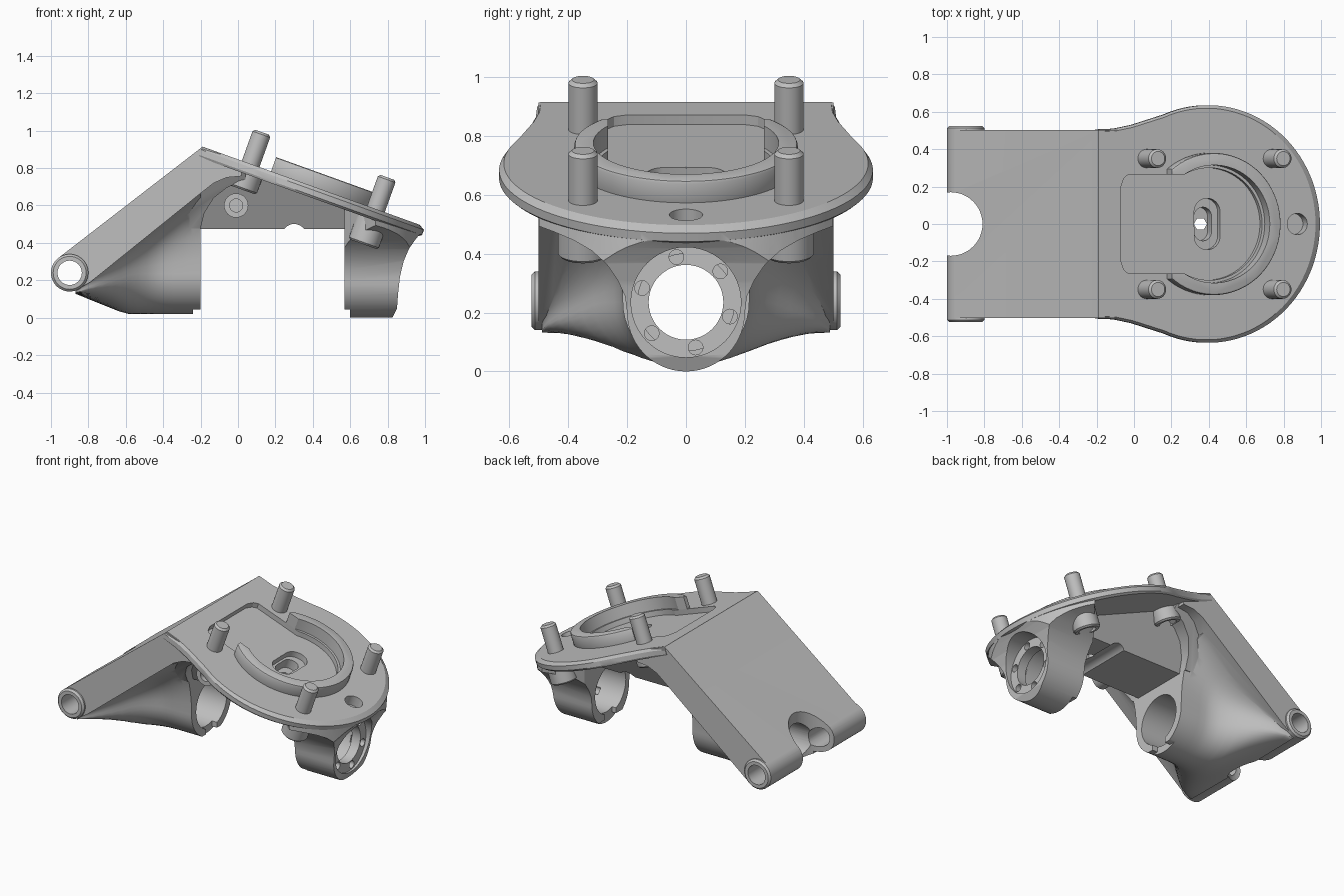
import bpy, bmesh
from math import radians, sin, cos, pi, tau
from mathutils import Matrix, Vector

if "Cube" in bpy.data.objects:
    bpy.data.objects.remove(bpy.data.objects["Cube"])

grey = bpy.data.materials.new("machined grey")
grey.use_nodes = True
grey.diffuse_color = (0.52, 0.52, 0.52, 1)
grey.node_tree.nodes["Principled BSDF"].inputs["Base Color"].default_value = (0.52, 0.52, 0.52, 1)

# Frames: tilted plate, profiles seen from the front (along y), profiles along x
TILT = Matrix.Translation((-0.19, 0, 0.915)) @ Matrix.Rotation(radians(19.8), 4, 'Y')
ALONG_Y = Matrix.Rotation(pi / 2, 4, 'X')
ALONG_X = Matrix(((0, 0, 1, 0), (1, 0, 0, 0), (0, 1, 0, 0), (0, 0, 0, 1)))
FLAT = Matrix.Identity(4)
MID = 0.63       # distance of the disc centre down the tilted plate
AXIS = 0.235     # height of the bearing axis


def finish(name, bm):
    bmesh.ops.recalc_face_normals(bm, faces=bm.faces)
    mesh = bpy.data.meshes.new(name)
    bm.to_mesh(mesh)
    bm.free()
    mesh.materials.append(grey)
    ob = bpy.data.objects.new(name, mesh)
    bpy.context.collection.objects.link(ob)
    return ob


def loft(name, loops):
    bm = bmesh.new()
    rings = [[bm.verts.new(p) for p in loop] for loop in loops]
    n = len(rings[0])
    for a, b in zip(rings, rings[1:]):
        for i in range(n):
            j = (i + 1) % n
            bm.faces.new((a[i], a[j], b[j], b[i]))
    bm.faces.new(rings[0])
    bm.faces.new(rings[-1])
    return finish(name, bm)


def prism(name, pts, lo, hi, frame):
    return loft(name, [[frame @ Vector((x, y, h)) for x, y in pts] for h in (lo, hi)])


def circle(x, y, r, n=48):
    return [(x + r * cos(tau * i / n), y + r * sin(tau * i / n)) for i in range(n)]


def stadium(x, r, reach):
    return [(px, py + (reach if py > 0 else -reach)) for px, py in circle(x, 0, r, 30)]


def mirrored(half):
    return half + [(-x, y) for x, y in reversed(half) if abs(x) > 1e-6]


def taper(ob):
    for v in ob.data.vertices:
        v.co.y *= 0.55 + 1.5 * (v.co.z - 0.475)


def activate(ob):
    bpy.ops.object.select_all(action='DESELECT')
    ob.select_set(True)
    bpy.context.view_layer.objects.active = ob


def combine(ob, op, *others):
    for other in others:
        mod = ob.modifiers.new("shape", 'BOOLEAN')
        mod.operation, mod.solver, mod.object = op, 'EXACT', other
        activate(ob)
        bpy.ops.object.modifier_apply(modifier=mod.name)
        bpy.data.objects.remove(other)


def bevel(ob, width, segments=1):
    mod = ob.modifiers.new("edge", 'BEVEL')
    mod.width, mod.segments = width, segments
    mod.limit_method, mod.angle_limit = 'ANGLE', radians(40)
    activate(ob)
    bpy.ops.object.modifier_apply(modifier=mod.name)


def smooth(ob):
    activate(ob)
    bpy.ops.object.shade_smooth_by_angle(angle=radians(28))


# Tilted plate: straight neck flowing into a disc, with chamfered rims
neck = [(0, 0.506), (0.1, 0.51), (0.2, 0.53), (0.3, 0.56)]
arc = [(MID + 0.635 * cos(a), 0.635 * sin(a)) for a in [radians(113 * (1 - i / 32)) for i in range(33)]]
side = neck + arc
outline = side + [(u, -v) for u, v in reversed(side[:-1])]
body = loft("bracket_body", [[TILT @ Vector((u * s, v * s, h)) for u, v in outline]
                             for s, h in ((0.985, -0.06), (1, -0.048), (1, -0.018), (0.975, 0))])

# Sloping arm and hinge barrel
arm = prism("arm", [(-0.961, 0.319), (-0.19, 0.914), (0.02, 0.835), (0.02, 0.757), (-0.06, 0.75),
                    (-0.13, 0.72), (-0.2, 0.665), (-0.79, 0.19), (-0.86, 0.15), (-0.93, 0.2)],
            -0.502, 0.502, ALONG_Y)
barrel = prism("barrel", circle(-0.9, 0.24, 0.1), -0.525, 0.525, ALONG_Y)
bevel(barrel, 0.012)

# Flared hull blending the arm into the round rear bearing
sections = []
for i in range(15):
    x = -0.87 + 0.67 * i / 14
    t = min(1, i / 10)
    t = t * t * (3 - 2 * t)
    edge = 0.2 + (x + 0.79) * 0.8
    low = max(0.02, 0.14 - 0.4 * (x + 0.9))
    w = 0.49 + (0.215 - 0.49) * t
    waist = min(AXIS, low + 0.6 * (edge - low))
    half = [(0.49, edge + 0.05)]
    for k in range(11):
        s = k / 10
        half.append(((1 - s) ** 2 * 0.49 + (1 - (1 - s) ** 2) * w,
                     (1 - s * s) * edge + s * s * waist))
    for k in range(1, 13):
        a = pi / 2 * k / 12
        half.append((w * cos(a) if k < 12 else 0, waist - (waist - low) * sin(a)))
    sections.append([(x, y, z) for y, z in mirrored(half)])
hull = loft("hull", sections)

# Bell-shaped front bearing lug, trimmed in side and plan
half = [(0.53, 0.68), (0.53, 0.505), (0.45, 0.475), (0.38, 0.445), (0.32, 0.41), (0.27, 0.365),
        (0.232, 0.31), (0.207, 0.255)]
half += [(0.2 * cos(pi / 2 * k / 14) if k < 14 else 0, 0.2 - 0.2 * sin(pi / 2 * k / 14)) for k in range(15)]
lug = prism("lug", mirrored(half), 0.5, 1.1, ALONG_X)
lug_side = prism("lug_side", [(0.57, -0.05), (0.82, -0.05), (0.825, 0), (0.85, 0.05), (0.856, 0.13), (0.866, 0.22),
                              (0.885, 0.3), (0.915, 0.37), (0.95, 0.42), (0.98, 0.455), (0.57, 0.605)],
                 -0.8, 0.8, ALONG_Y)
fan = [(0.4 + 0.585 * cos(a), 0.61 * sin(a)) for a in [radians(-55 + 110 * i / 24) for i in range(25)]]
lug_plan = prism("lug_plan", fan + [(0.6, 0.33), (0.55, 0.25), (0.55, -0.25), (0.6, -0.33)], -0.3, 1, FLAT)
combine(lug, 'INTERSECT', lug_side, lug_plan)

# Tapered housing under the pocket, and the curved web behind it
housing = prism("housing", [(-0.21, 0.475), (0.58, 0.475), (0.6, 0.57), (-0.1, 0.825), (-0.21, 0.75)],
                -0.36, 0.36, ALONG_Y)
web = prism("web", [(-0.26, 0.478), (-0.2, 0.478), (-0.18, 0.56), (-0.13, 0.64), (-0.06, 0.695),
                    (0.04, 0.74), (0.04, 0.79), (-0.15, 0.83), (-0.26, 0.7)], -0.46, 0.46, ALONG_Y)
taper(housing)
taper(web)

combine(body, 'UNION', arm, barrel, hull, lug, housing, web)

# Raised C-shaped collar, its ends narrowed by the straight pocket sides
collar = prism("collar", circle(MID, 0, 0.38, 72), -0.02, 0.08, TILT)
bevel(collar, 0.012, 2)
combine(collar, 'DIFFERENCE',
        prism("cut", circle(MID, 0, 0.315, 72), -0.1, 0.2, TILT),
        prism("cut", [(0, -0.265), (0.5, -0.265), (0.5, 0.265), (0, 0.265)], -0.1, 0.2, TILT),
        prism("cut", [(0, -0.5), (0.39, -0.5), (0.39, 0.5), (0, 0.5)], -0.1, 0.2, TILT))
collar.name = "collar"

# Pocket, slot and plate hole
pocket = [(0.128, -0.2), (0.145, -0.245), (0.17, -0.265)]
pocket += [(MID + 0.3 * cos(a), 0.3 * sin(a)) for a in [radians(-118 + 236 * i / 48) for i in range(49)]]
pocket += [(0.17, 0.265), (0.145, 0.245), (0.128, 0.2)]
cuts = [
    prism("cut", pocket, -0.035, 0.1, TILT),
    prism("cut", stadium(MID, 0.074, 0.064), -0.075, 0.1, TILT),
    prism("cut", stadium(MID - 0.01, 0.05, 0.04), -0.14, 0.1, TILT),
    prism("cut", circle(0.355, 0, 0.035, 6), 0.3, 1, FLAT),
    prism("cut", circle(1.13, 0, 0.057, 32), -0.07, 0.1, TILT),
    prism("cut", circle(0.3, 0.435, 0.066, 32), -0.5, 0.5, ALONG_Y),
]
# Hinge bore and the rounded gap between the hinge ends
cuts += [prism("cut", circle(-0.9, 0.24, 0.065, 32), -0.7, 0.7, ALONG_Y),
         prism("cut", circle(-0.98, 0, 0.17), -0.2, 0.7, FLAT)]
# Bearing bore, wide seats, flange recess and bottom notches
cuts += [prism("cut", circle(0, AXIS, r), a, b, ALONG_X)
         for r, a, b in ((0.127, -1.1, 1.1), (0.165, -0.45, -0.1), (0.165, 0.5, 0.77), (0.187, 0.835, 1.1))]
for a, b in ((-0.24, -0.1), (0.5, 0.6)):
    cuts.append(prism("cut", [(-0.15, -0.1), (0.15, -0.1), (0.15, 0.045), (-0.15, 0.045)], a, b, ALONG_X))
    cuts.append(prism("cut", [(-0.06, -0.1), (0.06, -0.1), (0.06, 0.2), (-0.06, 0.2)], a, b, ALONG_X))
# Ring of flange screw holes
for k in range(6):
    a = radians(102 + 60 * k)
    cuts.append(prism("cut", circle(0.157 * cos(a), AXIS + 0.157 * sin(a), 0.025, 20), 0.74, 1, ALONG_X))
combine(body, 'DIFFERENCE', *cuts)
smooth(body)
smooth(collar)

# Studs through the plate, each with a hollow boss below
for end, du, drop in (("rear", -0.356, 0.145), ("front", 0.356, 0.2)):
    for hand, v in (("left", 0.35), ("right", -0.35)):
        stud = prism(f"{end}_{hand}_stud", circle(MID + du, v, 0.05, 32), 0.04 - drop, 0.18, TILT)
        bevel(stud, 0.012)
        boss = prism(f"{end}_{hand}_boss", circle(MID + du, v, 0.085, 32), -drop, -0.03, TILT)
        bevel(boss, 0.01)
        combine(boss, 'DIFFERENCE', prism("cut", circle(MID + du, v, 0.055, 32), -0.3, 0.05 - drop, TILT))
        smooth(stud)
        smooth(boss)

# Side screw boss on the housing
screw = prism("side_screw", circle(-0.01, 0.6, 0.065, 32), 0.2, 0.34, ALONG_Y)
combine(screw, 'DIFFERENCE', prism("cut", circle(-0.01, 0.6, 0.035, 24), 0.31, 0.5, ALONG_Y))
smooth(screw)
